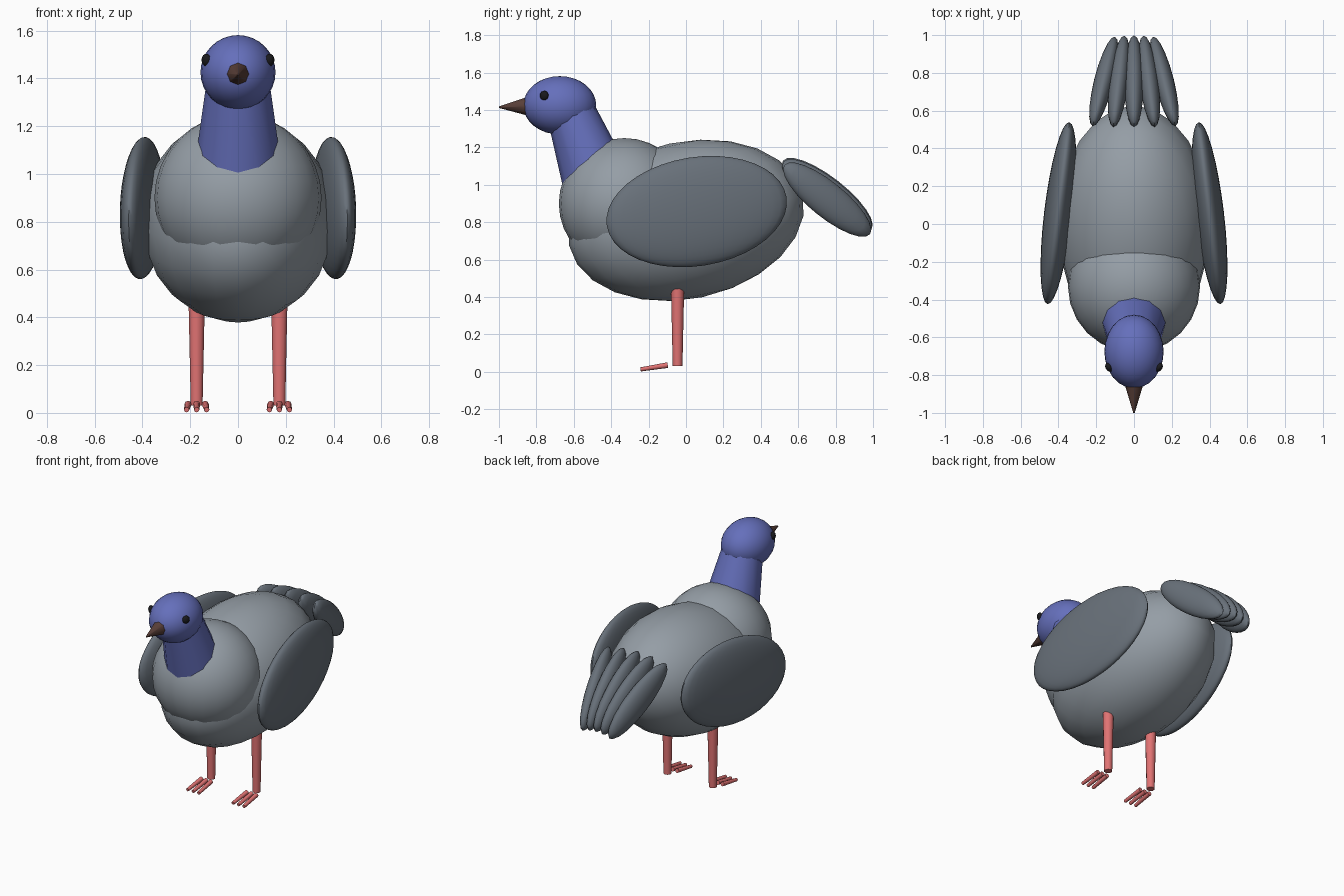
import bpy
from math import radians
from mathutils import Vector

if "Cube" in bpy.data.objects:
    bpy.data.objects.remove(bpy.data.objects["Cube"])


def material(name, rgb):
    m = bpy.data.materials.new(name)
    m.diffuse_color = (*rgb, 1)
    m.use_nodes = True
    m.node_tree.nodes["Principled BSDF"].inputs["Base Color"].default_value = m.diffuse_color
    return m


GREY = material("light_grey", (0.30, 0.34, 0.38))
DARK = material("dark_grey", (0.14, 0.165, 0.195))
BLUE = material("blue", (0.13, 0.16, 0.50))
PINK = material("pink", (0.75, 0.17, 0.17))
BROWN = material("brown", (0.10, 0.05, 0.04))
BLACK = material("black", (0.01, 0.01, 0.012))


def finish(name, mat, angle):
    ob = bpy.context.object
    ob.name = name
    ob.data.materials.append(mat)
    bpy.ops.object.shade_smooth_by_angle(angle=radians(angle))
    return ob


def ball(name, mat, loc, size, rot=(0, 0, 0), seg=24, rings=16):
    """Ellipsoid with half-sizes `size`, rotation in degrees."""
    bpy.ops.mesh.primitive_uv_sphere_add(segments=seg, ring_count=rings, radius=1,
                                         location=loc, rotation=[radians(a) for a in rot])
    bpy.context.object.scale = size
    bpy.ops.object.transform_apply(location=False, rotation=False, scale=True)
    return finish(name, mat, 60)


def cone(name, mat, start, end, r1, r2, sides):
    """Tapered rod between two points."""
    a, b = Vector(start), Vector(end)
    d = b - a
    bpy.ops.mesh.primitive_cone_add(vertices=sides, radius1=r1, radius2=r2, depth=d.length,
                                    location=(a + b) / 2,
                                    rotation=d.to_track_quat('Z', 'Y').to_euler())
    return finish(name, mat, 50)


# Body and chest
ball("body", GREY, (0, 0, 0.81), (0.405, 0.64, 0.42), (12, 0, 0), 24, 12)
ball("chest", GREY, (0, -0.33, 0.90), (0.35, 0.35, 0.35), seg=24, rings=16)

# Neck, head and beak
cone("neck", BLUE, (0, -0.488, 1.045), (0, -0.626, 1.417), 0.18, 0.127, 12)
ball("head", BLUE, (0, -0.675, 1.425), (0.157, 0.195, 0.156))
cone("beak", BROWN, (0, -0.84, 1.42), (0, -1.0, 1.415), 0.052, 0.004, 8)

# Tail feathers, fanned and narrowing toward the rear
for i in range(-2, 3):
    ball(f"tail_feather_{i + 3}", DARK, (0.08 * i, 0.755, 0.945 - 0.006 * i * i),
         (0.052, 0.30, 0.095), (-38, 0, 7 * i), 20, 12)

# Paired parts
for side, s in (("left", 1), ("right", -1)):
    ball(f"{side}_wing", DARK, (0.40 * s, 0.057, 0.857), (0.076, 0.49, 0.291),
         (9, 0, 6.8 * s), 32, 20)
    ball(f"{side}_eye", BLACK, (0.133 * s, -0.758, 1.477), (0.018, 0.025, 0.026),
         (0, 0, -30 * s), 12, 8)
    x = 0.173 * s
    cone(f"{side}_leg", PINK, (x, -0.045, 0.03), (x, -0.045, 0.48), 0.026, 0.036, 10)
    # Three toes per foot
    for k in (-1, 0, 1):
        cone(f"{side}_toe_{k + 2}", PINK, (x + 0.036 * k, -0.098, 0.036),
             (x + 0.042 * k, -0.243, 0.013), 0.015, 0.011, 8)
